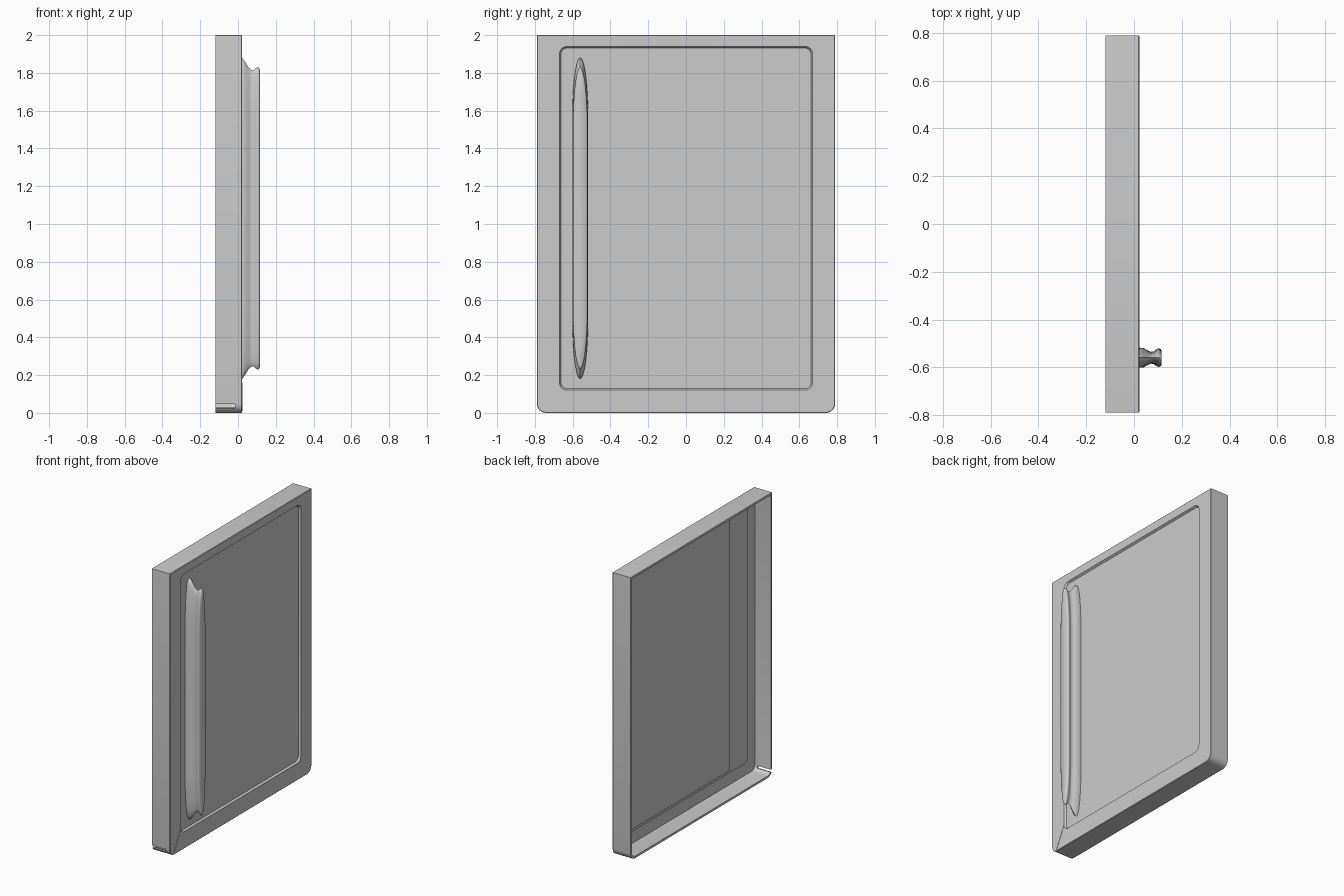
import bpy, bmesh, math
from mathutils import Vector

cube = bpy.data.objects.get("Cube")
if cube:
    bpy.data.objects.remove(cube, do_unlink=True)

grey = bpy.data.materials.new("plain grey")
grey.use_nodes = True
colour = (0.6, 0.6, 0.6, 1)
grey.diffuse_color = colour
grey.node_tree.nodes["Principled BSDF"].inputs["Base Color"].default_value = colour


def rounded_rect(y0, y1, z0, z1, low, high, steps=6):
    """Outline in the y-z plane with separate lower and upper corner radii."""
    points = []
    corners = [(y1 - low, z0 + low, low, 270), (y1 - high, z1 - high, high, 0),
               (y0 + high, z1 - high, high, 90), (y0 + low, z0 + low, low, 180)]
    for cy, cz, r, start in corners:
        for i in range(steps + 1):
            a = math.radians(start + 90 * i / steps)
            points.append((cy + r * math.cos(a), cz + r * math.sin(a)))
    return points


def long_oval(half_width, half_length, taper, cy, cz, steps=14):
    """Straight-sided outline with long elliptical ends."""
    points = []
    for side in (1, -1):
        for i in range(steps + 1):
            a = math.pi * i / steps
            points.append((cy + side * half_width * math.cos(a),
                           cz + side * (half_length - taper + taper * math.sin(a))))
    return points


def finish(name, bm):
    bmesh.ops.recalc_face_normals(bm, faces=bm.faces)
    mesh = bpy.data.meshes.new(name)
    bm.to_mesh(mesh)
    bm.free()
    mesh.materials.append(grey)
    obj = bpy.data.objects.new(name, mesh)
    bpy.context.collection.objects.link(obj)
    return obj


def loft(name, sections, closed=False):
    """Skin outlines placed along x; cap the ends or join them up."""
    bm = bmesh.new()
    rings = [[bm.verts.new((x, y, z)) for y, z in outline] for x, outline in sections]
    for a, b in zip(rings, rings[1:]):
        for i in range(len(a)):
            j = (i + 1) % len(a)
            bm.faces.new((a[i], a[j], b[j], b[i]))
    bm.faces.new(rings[0])
    bm.faces.new(rings[-1])
    return finish(name, bm)


def box(name, lo, hi):
    lo, hi = Vector(lo), Vector(hi)
    bm = bmesh.new()
    bmesh.ops.create_cube(bm, size=1)
    for v in bm.verts:
        v.co = (lo + hi) / 2 + Vector(c * s for c, s in zip(v.co, hi - lo))
    return finish(name, bm)


def smooth(obj, angle):
    bpy.ops.object.select_all(action="DESELECT")
    obj.select_set(True)
    bpy.context.view_layer.objects.active = obj
    bpy.ops.object.shade_smooth_by_angle(angle=math.radians(angle))


# Door shell: hollow at the back, with a shallow pressed panel on its face
outer = rounded_rect(-0.79, 0.79, 0.0, 2.0, 0.05, 0.002)
edge = rounded_rect(-0.787, 0.787, 0.003, 1.997, 0.047, 0.002)
inner = rounded_rect(-0.775, 0.775, 0.015, 1.985, 0.035, 0.002)
panel_rim = rounded_rect(-0.67, 0.67, 0.12, 1.94, 0.04, 0.04)
panel_floor = rounded_rect(-0.662, 0.662, 0.128, 1.932, 0.034, 0.034)
panel_back = rounded_rect(-0.68, 0.68, 0.11, 1.95, 0.045, 0.045)
shell = loft("door_shell", [
    (0.008, panel_floor), (0.022, panel_rim), (0.022, edge), (0.019, outer),
    (-0.12, outer), (-0.12, inner), (0.005, inner), (0.005, panel_back),
    (-0.01, panel_back)])

# Hinge slot cut through the lower side wall
slot = box("slot_cutter", (-0.13, -0.82, 0.027), (-0.015, -0.77, 0.046))
slot.hide_render = True
slot.hide_set(True)
cut = shell.modifiers.new("hinge_slot", "BOOLEAN")
cut.operation = "DIFFERENCE"
cut.object = slot
cut.solver = "EXACT"
smooth(shell, 25)

# Inner lining behind the panel, stopping short of the handle strip
box("inner_lining", (-0.015, -0.47, 0.13), (-0.009, 0.66, 1.93))

# Raised seam running from the panel to the lower corner
seam = box("corner_seam", (0.02, -0.003, -0.082), (0.024, 0.003, 0.082))
seam.location = (0, -0.708, 0.085)
seam.rotation_euler.x = math.atan2(0.075, 0.15)
seam.rotation_euler.x *= -1

# Waisted grip: wide foot, narrow neck, rounded head
profile = [(0.008, 0.042, 0.85), (0.022, 0.042, 0.85), (0.04, 0.041, 0.825),
           (0.055, 0.032, 0.8), (0.07, 0.025, 0.785), (0.082, 0.026, 0.783),
           (0.092, 0.034, 0.793), (0.102, 0.039, 0.801), (0.111, 0.037, 0.798),
           (0.116, 0.03, 0.785)]
handle = loft("handle", [(x, long_oval(w, h, 0.32, -0.56, 1.03)) for x, w, h in profile])
smooth(handle, 50)
